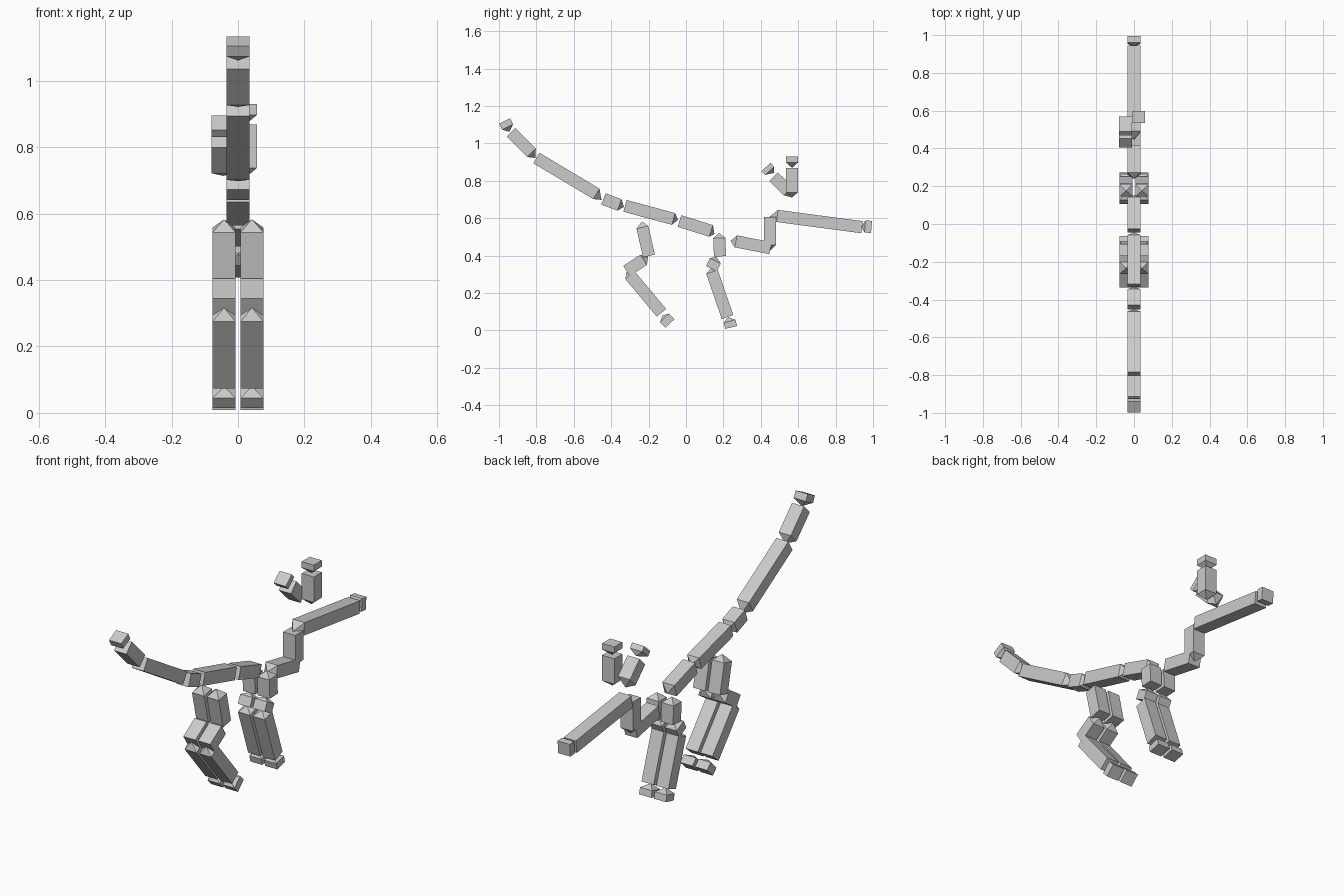
import bpy
import bmesh
from mathutils import Vector

grey = bpy.data.materials.new("light grey")
grey.diffuse_color = (0.6, 0.6, 0.6, 1)

WIDTH, THICK = 0.069, 0.065


def segment(name, x, apex, base, end):
    """Square bar from base to end, closed at the base by a pyramid to the apex; points are (y, z)."""
    apex, base, end = (Vector((x, p[0], p[1])) for p in (apex, base, end))
    across = (end - base).normalized().cross(Vector((1, 0, 0))) * THICK / 2
    side = Vector((WIDTH / 2, 0, 0))
    bm = bmesh.new()
    rings = [[bm.verts.new(c + side * i + across * j)
              for i, j in ((-1, -1), (1, -1), (1, 1), (-1, 1))] for c in (base, end)]
    tip = bm.verts.new(apex)
    bm.faces.new(rings[1])
    for k in range(4):
        n = (k + 1) % 4
        bm.faces.new((rings[0][k], rings[0][n], rings[1][n], rings[1][k]))
        bm.faces.new((rings[0][n], rings[0][k], tip))
    bmesh.ops.recalc_face_normals(bm, faces=bm.faces)
    mesh = bpy.data.meshes.new(name)
    bm.to_mesh(mesh)
    bm.free()
    mesh.materials.append(grey)
    bpy.context.collection.objects.link(bpy.data.objects.new(name, mesh))


# Torso and tail, running from the chest back to the tail tip
segment("torso_front", 0, (0.152, 0.516), (0.134, 0.532), (-0.035, 0.585))
segment("torso_rear", 0, (-0.043, 0.591), (-0.067, 0.596), (-0.326, 0.666))
segment("tail_root", 0, (-0.332, 0.660), (-0.356, 0.671), (-0.441, 0.703))
segment("tail_middle", 0, (-0.452, 0.698), (-0.479, 0.730), (-0.800, 0.922))
segment("tail_upper", 0, (-0.806, 0.922), (-0.826, 0.950), (-0.935, 1.059))
segment("tail_tip", 0, (-0.944, 1.062), (-0.954, 1.088), (-0.970, 1.120))

# Neck, head and snout
segment("neck", 0, (0.238, 0.479), (0.267, 0.476), (0.452, 0.440))
segment("head", 0, (0.449, 0.425), (0.449, 0.457), (0.449, 0.607))
segment("snout", 0, (0.446, 0.607), (0.488, 0.612), (0.941, 0.552))
segment("nose", 0, (0.938, 0.553), (0.957, 0.556), (0.992, 0.553))

# Ears, each with a separate tip
segment("left_ear", -0.045, (0.556, 0.714), (0.546, 0.745), (0.468, 0.822))
segment("left_ear_tip", -0.045, (0.470, 0.842), (0.447, 0.853), (0.428, 0.874))
segment("right_ear", 0.023, (0.564, 0.709), (0.567, 0.738), (0.567, 0.869))
segment("right_ear_tip", 0.023, (0.567, 0.869), (0.567, 0.898), (0.567, 0.930))

# Mirrored leg pairs
for side, x in (("left", -0.042), ("right", 0.042)):
    segment(side + "_hind_thigh", x, (-0.235, 0.583), (-0.233, 0.551), (-0.198, 0.398))
    segment(side + "_hind_shin", x, (-0.203, 0.393), (-0.227, 0.377), (-0.318, 0.318))
    segment(side + "_hind_lower_leg", x, (-0.316, 0.317), (-0.300, 0.296), (-0.131, 0.094))
    segment(side + "_hind_foot", x, (-0.126, 0.080), (-0.115, 0.067), (-0.086, 0.037))
    segment(side + "_front_upper_leg", x, (0.176, 0.521), (0.178, 0.494), (0.182, 0.396))
    segment(side + "_front_knee", x, (0.163, 0.393), (0.157, 0.372), (0.136, 0.330))
    segment(side + "_front_lower_leg", x, (0.134, 0.334), (0.139, 0.313), (0.222, 0.072))
    segment(side + "_front_foot", x, (0.225, 0.072), (0.233, 0.049), (0.241, 0.016))
